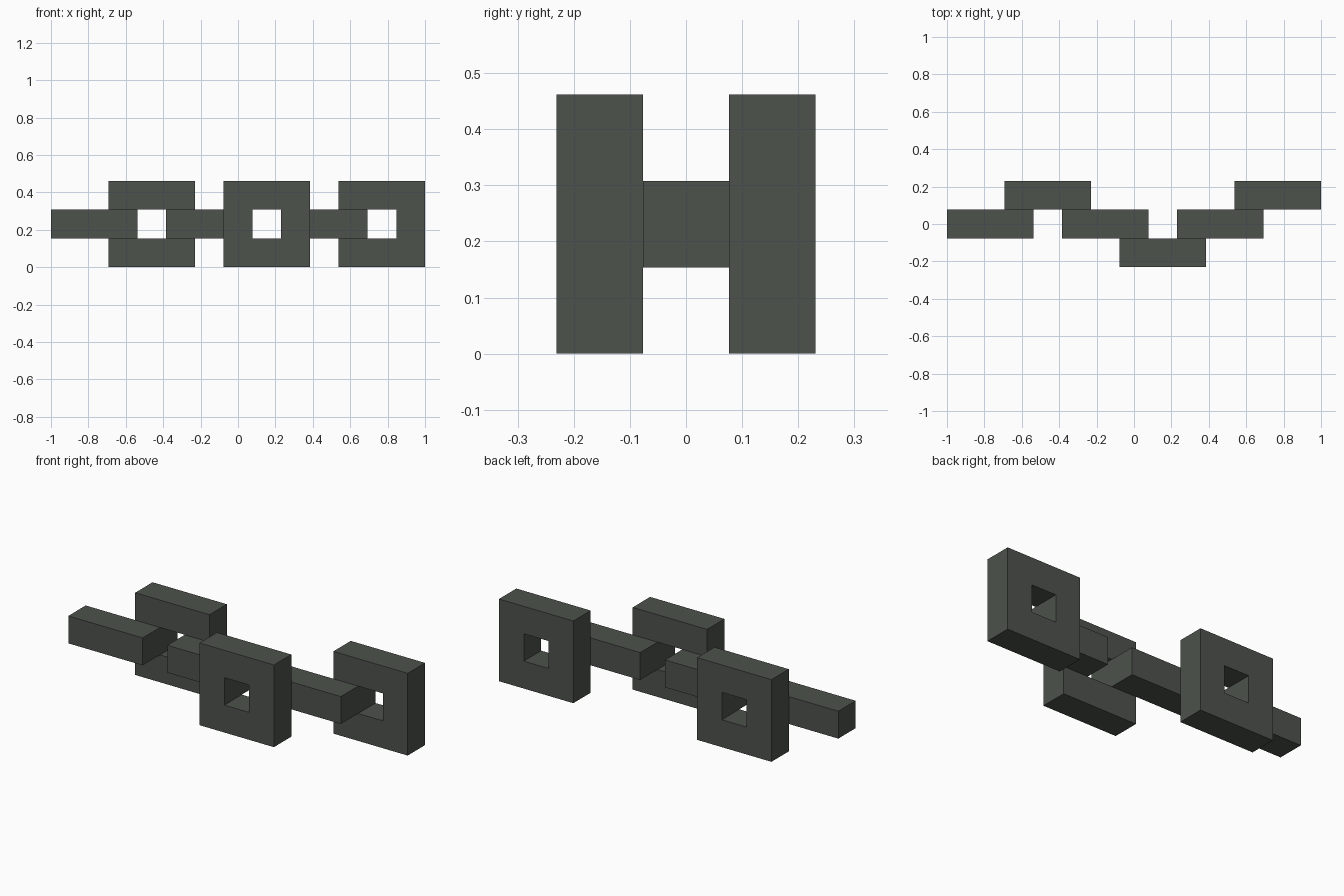
import bpy, bmesh

if "Cube" in bpy.data.objects:
    bpy.data.objects.remove(bpy.data.objects["Cube"])

U = 2 / 13  # model unit: the chain is 13 units long

mat = bpy.data.materials.new("dark_metal")
mat.diffuse_color = (0.075, 0.085, 0.072, 1)
mat.use_nodes = True
mat.node_tree.nodes["Principled BSDF"].inputs["Base Color"].default_value = mat.diffuse_color


def finish(name, bm):
    bmesh.ops.recalc_face_normals(bm, faces=bm.faces)
    mesh = bpy.data.meshes.new(name)
    bm.to_mesh(mesh)
    bm.free()
    mesh.materials.append(mat)
    obj = bpy.data.objects.new(name, mesh)
    bpy.context.collection.objects.link(obj)
    return obj


def square_loop(bm, half, y):
    return [bm.verts.new((sx * half * U, y * U, sz * half * U))
            for sx, sz in ((-1, -1), (1, -1), (1, 1), (-1, 1))]


# Flat square link with a square hole, three units wide
def square_link(name, x, y):
    bm = bmesh.new()
    loops = [square_loop(bm, h, d)
             for h, d in ((1.5, -0.5), (1.5, 0.5), (0.5, 0.5), (0.5, -0.5))]
    for a, b in zip(loops, loops[1:] + loops[:1]):
        for i in range(4):
            j = (i + 1) % 4
            bm.faces.new((a[i], a[j], b[j], b[i]))
    finish(name, bm).location = (x * U, y * U, 1.5 * U)


# Solid connecting bar, three units long
def bar_link(name, x):
    bm = bmesh.new()
    bmesh.ops.create_cube(bm, size=U)
    bmesh.ops.scale(bm, vec=(3, 1, 1), verts=bm.verts)
    finish(name, bm).location = (x * U, 0, 1.5 * U)


# Bars on the centre line, links alternating behind and in front
for i, side in enumerate((1, -1, 1)):
    bar_link(f"bar_link_{i + 1}", -5 + 4 * i)
    square_link(f"square_link_{i + 1}", -3 + 4 * i, side)
